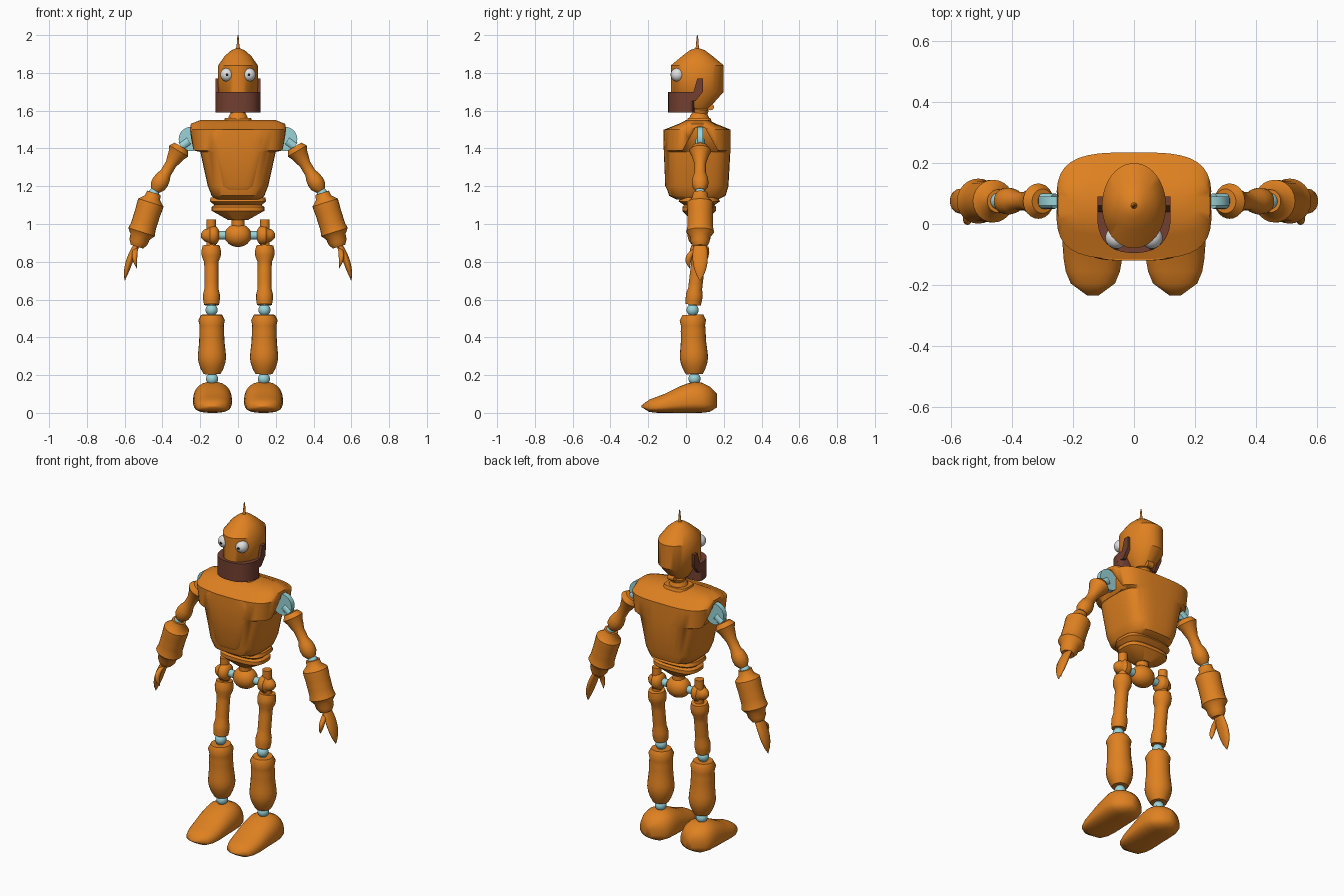
import bpy, bmesh, math
from mathutils import Vector

default_cube = bpy.data.objects.get("Cube")
if default_cube:
    bpy.data.objects.remove(default_cube, do_unlink=True)


def material(name, red, green, blue):
    mat = bpy.data.materials.new(name)
    mat.use_nodes = True
    mat.diffuse_color = (red, green, blue, 1)
    shader = next(node for node in mat.node_tree.nodes if node.type == 'BSDF_PRINCIPLED')
    shader.inputs["Base Color"].default_value = mat.diffuse_color
    return mat


orange = material("orange paint", .74, .22, .015)
brown = material("brown jaw", .17, .05, .03)
cyan = material("pale cyan joint", .32, .65, .68)
white = material("eye white", .75, .75, .75)
black = material("pupil black", .01, .01, .01)


def finish(name, bm, mat, angle=40):
    """Turn a bmesh into a shaded, coloured object."""
    bmesh.ops.recalc_face_normals(bm, faces=bm.faces)
    mesh = bpy.data.meshes.new(name)
    bm.to_mesh(mesh)
    bm.free()
    mesh.materials.append(mat)
    mesh.shade_smooth()
    mesh.set_sharp_from_angle(angle=math.radians(angle))
    obj = bpy.data.objects.new(name, mesh)
    bpy.context.collection.objects.link(obj)
    return obj


def skin(name, rings, mat, angle=40):
    """Bridge equal point rings into a capped solid."""
    bm = bmesh.new()
    loops = [[bm.verts.new(point) for point in ring] for ring in rings]
    for lower, upper in zip(loops, loops[1:]):
        for i in range(len(lower)):
            bm.faces.new((lower[i - 1], lower[i], upper[i], upper[i - 1]))
    bm.faces.new(loops[0])
    bm.faces.new(loops[-1])
    return finish(name, bm, mat, angle)


def oval(half, front, back, power=2, mid=.5, count=36):
    """Superellipse; mid sets where the widest line falls between front and back."""
    centre = front + (back - front) * mid
    points = []
    for i in range(count):
        turn = math.tau * (i + .5) / count
        u, v = [math.copysign(abs(w) ** (2 / power), w) for w in (math.cos(turn), math.sin(turn))]
        reach = back - centre if v > 0 else centre - front
        points.append((half * u, centre + reach * v))
    return points


def stack(name, centre, levels, mat, power=2, mid=.5):
    """Stand up a body from levels of (height, half width, half depth)."""
    rings = []
    for z, half, depth in levels:
        outline = oval(half, centre - depth, centre + depth, power, mid)
        rings.append([(x, y, z) for x, y in outline])
    return skin(name, rings, mat)


def lathe(name, start, end, radii, mat, segments=24):
    """Turn evenly spaced radii around the line from start to end."""
    start, end = Vector(start), Vector(end)
    aim = (end - start).to_track_quat('Z', 'Y')
    turns = [math.tau * i / segments for i in range(segments)]
    spokes = [aim @ Vector((math.cos(turn), math.sin(turn), 0)) for turn in turns]
    rings = [[start.lerp(end, i / (len(radii) - 1)) + spoke * radius for spoke in spokes]
             for i, radius in enumerate(radii)]
    return skin(name, rings, mat)


def rod(name, start, end, radius, mat):
    return lathe(name, start, end, [radius, radius], mat)


def ball(name, centre, radius, mat):
    bm = bmesh.new()
    bmesh.ops.create_uvsphere(bm, u_segments=24, v_segments=14, radius=radius)
    bmesh.ops.translate(bm, verts=bm.verts, vec=centre)
    return finish(name, bm, mat)


# Head, antenna and jaw share the body's centre line
body_y = .06
stack("head", body_y, [(1.61, .05, .06), (1.7, .105, .14), (1.84, .105, .14),
                       (1.89, .07, .08), (1.92, .035, .04), (1.93, .01, .01)], orange)
lathe("antenna", (0, body_y, 1.92), (0, body_y, 2), [.012, .008, .006, .005, .002], orange)
stack("jaw", -.025, [(1.59, .12, .07), (1.7, .12, .07)], brown, power=2.4, mid=.85)

# Neck
stack("neck_plate", .07, [(1.53, .08, .07), (1.56, .07, .06)], orange, power=4)
lathe("neck", (0, .07, 1.55), (0, .08, 1.64), [.055, .05, .04, .045, .03, .025], orange)
rod("neck_link", (-.02, .13, 1.62), (.02, .13, 1.62), .018, orange)

# Torso, chest and waist
torso = stack("torso", body_y, [(1.13, .12, .11), (1.15, .14, .15), (1.2, .16, .165),
                                (1.38, .2, .175), (1.39, .24, .175), (1.5, .255, .175),
                                (1.53, .25, .1), (1.55, .2, .06)], orange, power=3.4)
stack("chest_panel", -.02, [(1.18, .08, .08), (1.2, .1, .09), (1.44, .165, .1), (1.48, .17, .1),
                            (1.5, .15, .1)], orange, power=4)
stack("waist", .07, [(1.02, .05, .04), (1.07, .14, .09), (1.09, .14, .09), (1.1, .125, .08),
                     (1.12, .15, .11), (1.14, .145, .1)], orange, power=3)

# Pelvis
pelvis = Vector((0, .07, .94))
across, up = Vector((.066, 0, 0)), Vector((0, 0, .1))
lathe("pelvis", pelvis - across, pelvis + across,
      [.025, .045, .055, .06, .062, .06, .055, .045, .025], orange)
rod("pelvis_stem", pelvis, pelvis + up, .035, orange)
rod("hip_axle", pelvis - across * 2, pelvis + across * 2, .022, cyan)


def add_side(side, sign):
    arm_y = .075

    def label(part):
        return side + "_" + part

    def at(x, y, z):
        return Vector((sign * x, y, z))

    # Wedge opening under the shoulder cap
    wedge = [(.05, 1.51), (.1, 1.51), (.19, 1.35), (-.04, 1.35)]
    cutter = skin(label("arm_cutter"), [[at(x, y, z) for y, z in wedge] for x in (.205, .3)], orange)
    cutter.hide_render = cutter.hide_viewport = True
    opening = torso.modifiers.new(label("opening"), 'BOOLEAN')
    opening.operation = 'DIFFERENCE'
    opening.object = cutter

    # Eye, pupil and jaw strap
    eye = at(.058, -.045, 1.79)
    forward = Vector((0, -.038, 0))
    ball(label("eye"), eye, .036, white)
    rod(label("pupil"), eye + forward * .8, eye + forward, .007, black)
    strap = [(0, 1.65), (.05, 1.65), (.09, 1.7), (.09, 1.77), (.06, 1.77), (.04, 1.7), (0, 1.7)]
    skin(label("jaw_strap"), [[at(x, y, z) for y, z in strap] for x in (.1, .12)], brown)

    # Arm
    shoulder, elbow, wrist = at(.3, arm_y, 1.41), at(.445, arm_y, 1.165), at(.535, arm_y, .88)
    rod(label("shoulder_disc"), at(.25, .06, 1.45), at(.25, .09, 1.45), .064, cyan)
    rod(label("shoulder_link"), at(.26, arm_y, 1.44), shoulder, .025, cyan)
    ball(label("elbow"), elbow, .027, cyan)
    lathe(label("upper_arm"), shoulder, shoulder.lerp(elbow, .95),
          [.04, .058, .045, .038, .03, .03, .03, .04, .044, .042, .025], orange)
    lathe(label("forearm"), elbow, wrist,
          [.038, .042, .07, .07, .068, .068, .068, .068, .074, .053, .05, .035], orange)

    # Hand: tapering curved fingers
    def finger(part, start, bend, tip, half, depth):
        rings = []
        for i in range(9):
            t = i / 8
            spot = start.lerp(bend, t).lerp(bend.lerp(tip, t), t)
            taper = (1.03 - t ** 3) * (.7 + t * .6)
            rings.append([spot + Vector((u, v, 0))
                          for u, v in oval(half * taper, -depth * taper, depth * taper, count=16)])
        skin(label(part), rings, orange, 60)

    finger("palm", wrist.lerp(elbow, .1), at(.58, arm_y, .82), at(.6, arm_y, .7), .022, .045)
    finger("thumb", wrist, at(.56, -.01, .84), at(.535, .02, .765), .016, .02)

    # Hip
    hip, knee, ankle = at(.142, .075, .885), at(.14, .035, .545), at(.137, .045, .18)
    lathe(label("hip"), at(.1, .07, .94), at(.197, .07, .94),
          [.025, .045, .05, .05, .05, .036, .034, .025, .01], orange)
    rod(label("hip_stem"), hip, hip + up * 1.4, .026, orange)

    # Leg
    lathe(label("thigh"), hip, hip.lerp(knee, .92),
          [.045, .052, .05, .038, .037, .037, .037, .037, .037, .044, .044, .04], orange)
    ball(label("knee"), knee, .032, cyan)
    rod(label("knee_post"), knee - up * .4, knee + up * .4, .022, cyan)
    lathe(label("shin"), knee.lerp(ankle, .07), knee.lerp(ankle, .93),
          [.055, .07, .064, .066, .066, .067, .07, .073, .075, .07, .06, .045], orange)
    ball(label("ankle"), ankle, .032, cyan)
    rod(label("ankle_post"), ankle - up * .4, ankle + up * .4, .022, cyan)

    # Foot: heel to toe, rounded at both ends
    rings = []
    tops = [.1, .14, .16, .165, .155, .14, .12, .1, .085, .07, .04]
    for i, top in enumerate(tops):
        t = i / (len(tops) - 1)
        half = .108 * (1 - t / 6) * (1.04 - abs(2 * t - 1) ** 4) ** .5
        sole = .03 * abs(2 * t - 1) ** 8
        outline = oval(half, sole, top, power=2.4, mid=.35)
        rings.append([at(.135 + u, .165 - .4 * t, z) for u, z in outline])
    skin(label("foot"), rings, orange, 60)


add_side("left", 1)
add_side("right", -1)
